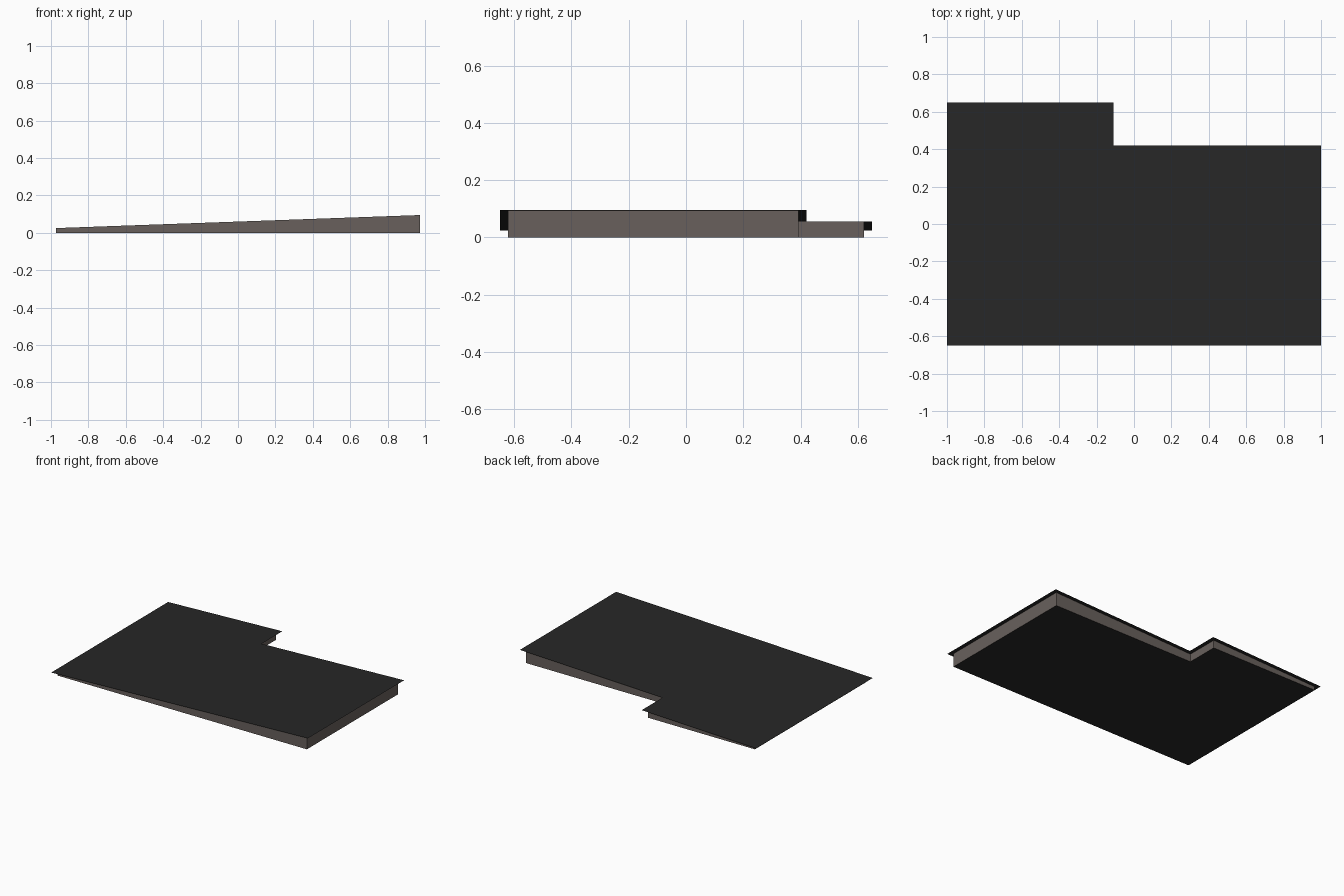
import bpy
import bmesh

if "Cube" in bpy.data.objects:
    bpy.data.objects.remove(bpy.data.objects["Cube"])


def material(name, rgb):
    m = bpy.data.materials.new(name)
    m.diffuse_color = (*rgb, 1)
    m.use_nodes = True
    m.node_tree.nodes["Principled BSDF"].inputs["Base Color"].default_value = m.diffuse_color
    return m


roof_mat = material("charcoal roofing", (0.02, 0.02, 0.02))
wall_mat = material("warm grey wall", (0.14, 0.118, 0.108))


def outline(inset):
    """L-shaped plan, pulled in evenly from the eaves."""
    x, y, nx, ny = 1 - inset, 0.65 - inset, -0.11 - inset, 0.42 - inset
    return [(-x, -y), (x, -y), (x, ny), (nx, ny), (nx, y), (-x, y)]


def roof_z(x):
    return 0.06 + 0.0358 * x


def add_object(name, bm, mats):
    mesh = bpy.data.meshes.new(name)
    bm.to_mesh(mesh)
    bm.free()
    for m in mats:
        mesh.materials.append(m)
    obj = bpy.data.objects.new(name, mesh)
    bpy.context.collection.objects.link(obj)


# Thin sloping roof sheet with overhanging eaves
bm = bmesh.new()
bm.faces.new([bm.verts.new((x, y, roof_z(x))) for x, y in outline(0)])
add_object("sloping_roof", bm, [roof_mat])

# Wall band under the eaves, closed by a dark underside
bm = bmesh.new()
plan = outline(0.028)
low = [bm.verts.new((x, y, 0)) for x, y in plan]
high = [bm.verts.new((x, y, roof_z(x))) for x, y in plan]
for i in range(len(plan)):
    j = (i + 1) % len(plan)
    bm.faces.new((low[i], low[j], high[j], high[i]))
underside = bm.faces.new(low[::-1])
underside.material_index = 1
add_object("wall_band", bm, [wall_mat, roof_mat])
